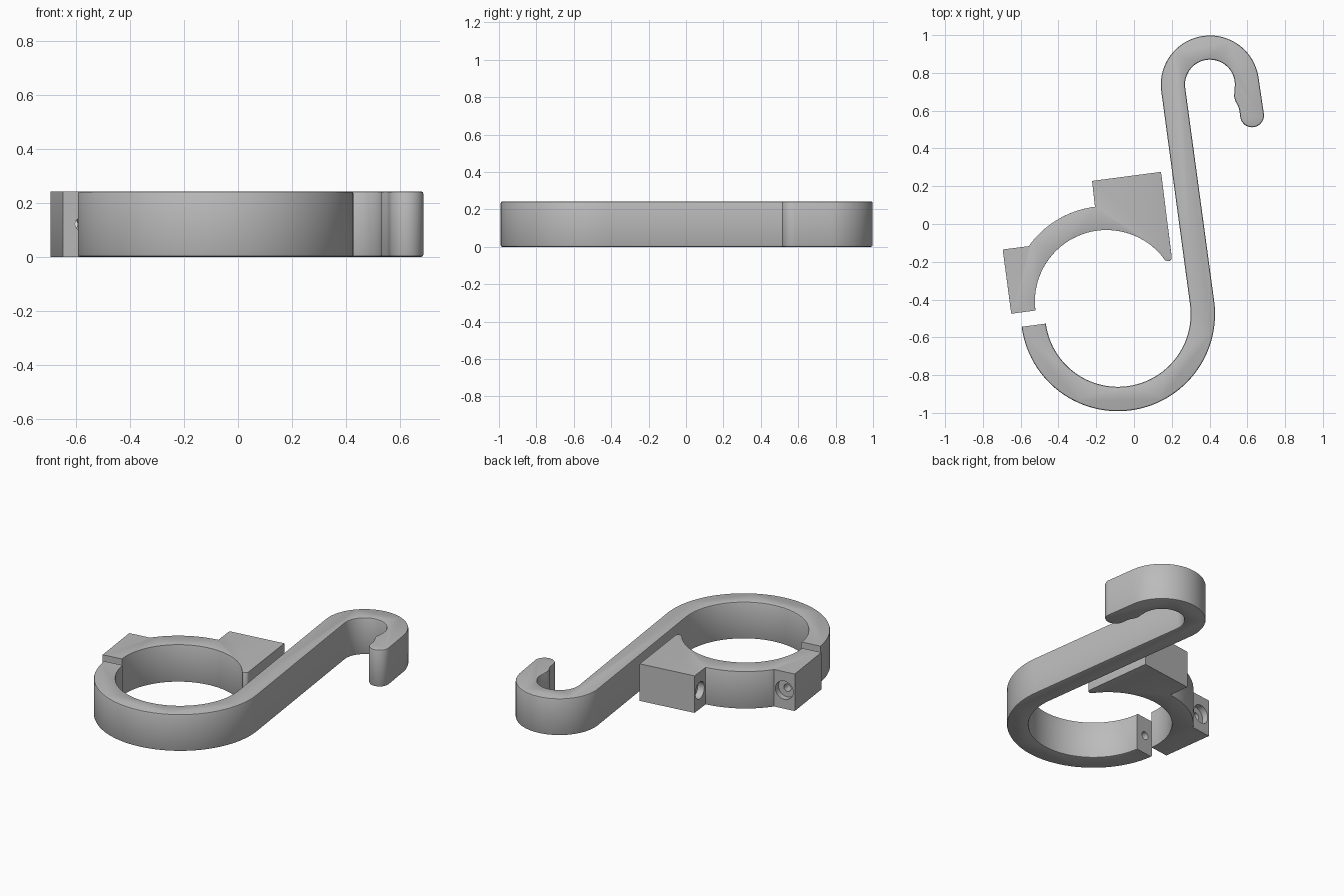
import bpy, bmesh, math
from mathutils import Vector

if "Cube" in bpy.data.objects:
    bpy.data.objects.remove(bpy.data.objects["Cube"])

TILT = math.radians(7.5)
ALONG = Vector((-math.sin(TILT), math.cos(TILT), 0))   # direction of the stem
ACROSS = Vector((math.cos(TILT), math.sin(TILT), 0))   # direction across the stem
HEIGHT = 0.243

grey = bpy.data.materials.new("grey_plastic")
grey.diffuse_color = (0.5, 0.5, 0.5, 1)
grey.use_nodes = True
grey.node_tree.nodes["Principled BSDF"].inputs["Base Color"].default_value = grey.diffuse_color


def arc(cx, cy, r, a0, a1, n):
    angles = [math.radians(a0 + (a1 - a0) * i / n) for i in range(n + 1)]
    return [(cx + r * math.cos(a), cy + r * math.sin(a)) for a in angles]


def plate(name, outline, chamfer=0.009):
    """Extrude an outline and chamfer its rims, leaving square-cut ends sharp."""
    bm = bmesh.new()
    face = bm.faces.new([bm.verts.new((x, y, 0)) for x, y in outline])
    geom = bmesh.ops.extrude_face_region(bm, geom=[face])["geom"]
    bmesh.ops.translate(bm, vec=(0, 0, HEIGHT),
                        verts=[g for g in geom if isinstance(g, bmesh.types.BMVert)])
    bmesh.ops.recalc_face_normals(bm, faces=bm.faces)
    rims = []
    for e in bm.edges:
        d = e.verts[1].co - e.verts[0].co
        cut_end = d.length > 0.06 and abs(d.normalized().dot(ACROSS)) > 0.98
        if abs(d.z) < 1e-5 and not cut_end:
            rims.append(e)
    bmesh.ops.bevel(bm, geom=rims, offset=chamfer, segments=2, profile=0.5,
                    affect='EDGES', clamp_overlap=True)
    mesh = bpy.data.meshes.new(name)
    bm.to_mesh(mesh)
    bm.free()
    obj = bpy.data.objects.new(name, mesh)
    bpy.context.collection.objects.link(obj)
    mesh.materials.append(grey)
    return obj


def drill(obj, x, y, direction, radius, depth):
    """Bore a round hole that starts at a point on a face and runs inward."""
    over = 0.02
    mid = Vector((x, y, HEIGHT / 2)) + direction * (depth - over) / 2
    bpy.ops.mesh.primitive_cylinder_add(vertices=32, radius=radius, depth=depth + over, location=mid,
                                        rotation=direction.to_track_quat('Z', 'Y').to_euler())
    cutter = bpy.context.object
    cutter.data.materials.append(grey)
    mod = obj.modifiers.new("hole", 'BOOLEAN')
    mod.operation, mod.solver, mod.object = 'DIFFERENCE', 'EXACT', cutter
    bpy.context.view_layer.objects.active = obj
    bpy.ops.object.modifier_apply(modifier=mod.name)
    bpy.data.objects.remove(cutter)


# S-shaped hook: lower half ring, stem, upper hook and rounded finger
hook = plate("s_hook",
             arc(-0.085, -0.477, 0.385, 187.5, 367.5, 48)
             + arc(0.402, 0.738, 0.26, 187.5, 7.5, 40)
             + arc(0.625, 0.575, 0.063, 7.5, -172.5, 20)
             + [(0.558, 0.602), (0.551, 0.625), (0.537, 0.65), (0.531, 0.668),
                (0.53, 0.685), (0.533, 0.702)]
             + arc(0.402, 0.738, 0.132, -8, 187.5, 36)
             + arc(-0.085, -0.477, 0.514, 367.5, 187.5, 56))
drill(hook, -0.535, -0.54, -ALONG, 0.026, 0.14)

# Clamp jaw: upper half ring with a screw lug and a wide block beside the stem
jaw = plate("clamp_jaw",
            [(-0.65, -0.475), (-0.695, -0.135), (-0.555, -0.117)]
            + arc(-0.145, -0.412, 0.507, 143, 97, 18)
            + [(-0.222, 0.228), (0.143, 0.276)]
            + arc(0.18, -0.177, 0.02, 7.5, -130, 8)
            + arc(-0.145, -0.412, 0.38, 35, 180, 44)
            + [(-0.522, -0.458)])
# Screw holes with counterbores
drill(jaw, -0.625, -0.126, -ALONG, 0.06, 0.04)
drill(jaw, -0.625, -0.126, -ALONG, 0.024, 0.45)
drill(jaw, -0.212, 0.163, ACROSS, 0.055, 0.04)
drill(jaw, -0.212, 0.163, ACROSS, 0.024, 0.5)

for obj in (hook, jaw):
    bpy.ops.object.select_all(action='DESELECT')
    obj.select_set(True)
    bpy.context.view_layer.objects.active = obj
    bpy.ops.object.shade_smooth_by_angle(angle=math.radians(30))
